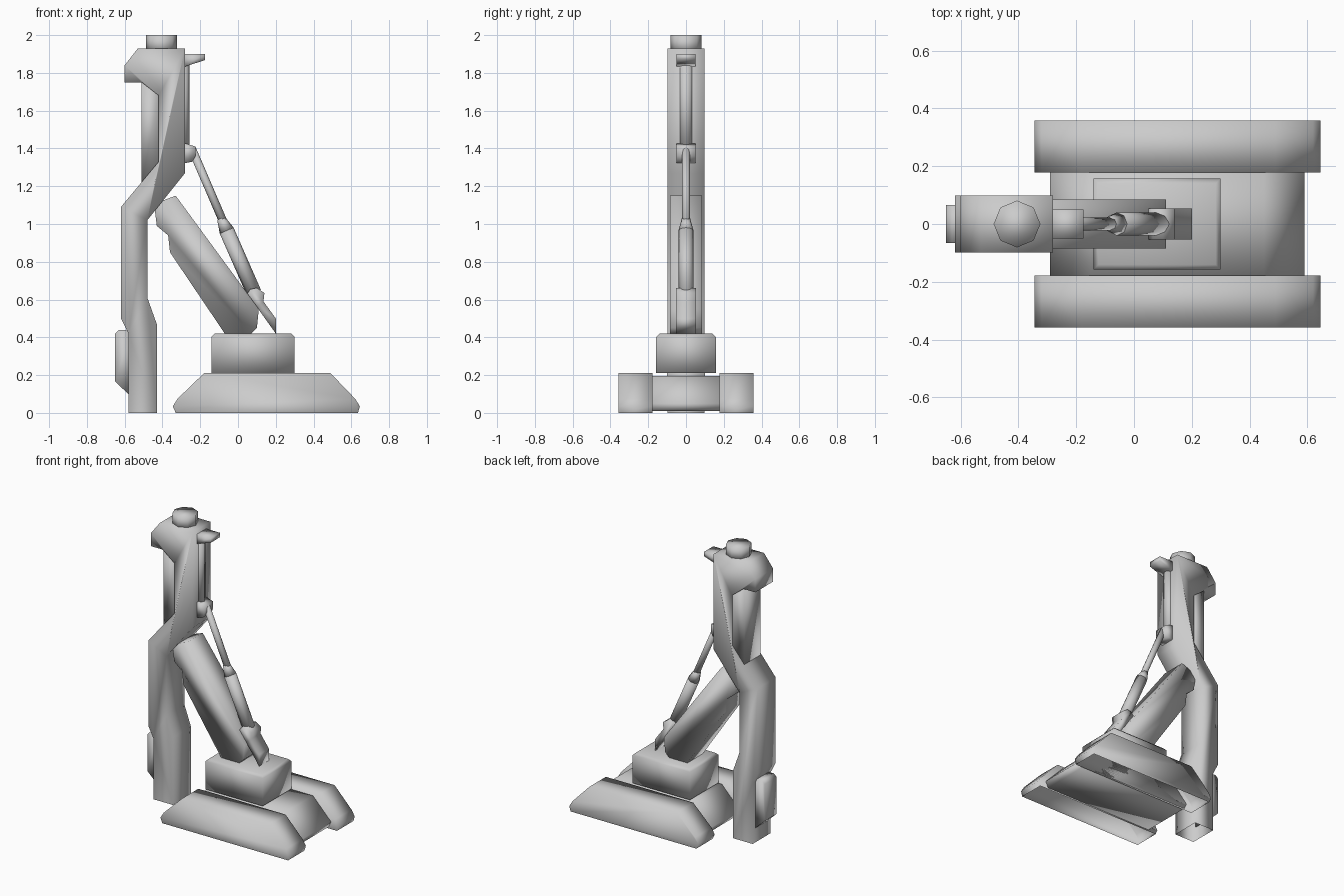
import bpy, bmesh, math
from mathutils import Vector

if "Cube" in bpy.data.objects:
    bpy.data.objects.remove(bpy.data.objects["Cube"], do_unlink=True)

steel = bpy.data.materials.new("plain_grey")
steel.use_nodes = True
GREY = (0.6, 0.6, 0.6, 1)
steel.diffuse_color = GREY
steel.node_tree.nodes["Principled BSDF"].inputs["Base Color"].default_value = GREY


def finish(name, bm):
    """Turn a bmesh into a softly shaded object."""
    bmesh.ops.recalc_face_normals(bm, faces=bm.faces)
    mesh = bpy.data.meshes.new(name)
    bm.to_mesh(mesh)
    bm.free()
    mesh.materials.append(steel)
    obj = bpy.data.objects.new(name, mesh)
    bpy.context.collection.objects.link(obj)
    bpy.ops.object.select_all(action='DESELECT')
    obj.select_set(True)
    bpy.context.view_layer.objects.active = obj
    bpy.ops.object.shade_smooth_by_angle(angle=math.radians(110))


def slab(name, profile, half, y=0.0, open_base=False):
    """Extrude an x-z profile along y; optionally leave the ground face open."""
    bm = bmesh.new()
    face = bm.faces.new([bm.verts.new((x, y - half, z)) for x, z in profile])
    grown = bmesh.ops.extrude_face_region(bm, geom=[face])["geom"]
    verts = [v for v in grown if isinstance(v, bmesh.types.BMVert)]
    bmesh.ops.translate(bm, verts=verts, vec=(0, 2 * half, 0))
    # the starting face is kept by the extrusion, so the slab is closed here
    bmesh.ops.recalc_face_normals(bm, faces=bm.faces)
    if open_base:
        base = [f for f in bm.faces if all(v.co.z < 0.001 for v in f.verts)]
        bmesh.ops.delete(bm, geom=base, context='FACES_ONLY')
    finish(name, bm)


def rod(name, start, end, r0, r1=None, sides=8):
    """Tapered cylinder between two x-z points."""
    a, b = Vector((start[0], 0, start[1])), Vector((end[0], 0, end[1]))
    bm = bmesh.new()
    bmesh.ops.create_cone(bm, cap_ends=True, segments=sides, radius1=r0,
                          radius2=r0 if r1 is None else r1, depth=(b - a).length)
    turn = (b - a).to_track_quat('Z', 'Y').to_matrix().to_4x4()
    bmesh.ops.transform(bm, matrix=turn, verts=bm.verts)
    bmesh.ops.translate(bm, verts=bm.verts, vec=(a + b) / 2)
    finish(name, bm)


# Crawler base
track = [(-0.33, 0), (0.635, 0), (0.645, 0.035), (0.62, 0.075), (0.49, 0.21),
         (-0.18, 0.21), (-0.32, 0.075), (-0.345, 0.035)]
for side, y in (("left", 0.268), ("right", -0.268)):
    slab(side + "_track", track, 0.09, y, open_base=True)
slab("chassis", [(-0.27, 0.01), (0.57, 0.01), (0.59, 0.05), (0.45, 0.195),
                 (-0.15, 0.195), (-0.29, 0.05)], 0.178)
slab("turret_neck", [(-0.04, 0.18), (0.2, 0.18), (0.2, 0.22), (-0.04, 0.22)], 0.1)

# Turret with chamfered top
bm = bmesh.new()
bmesh.ops.create_cube(bm, size=1)
for v in bm.verts:
    v.co = (0.08 + v.co.x * 0.44, v.co.y * 0.315, 0.315 + v.co.z * 0.21)
top = [e for e in bm.edges if all(v.co.z > 0.4 for v in e.verts)]
bmesh.ops.bevel(bm, geom=top, offset=0.017, segments=1, affect='EDGES')
finish("turret", bm)

# Slanted boom
slab("boom", [(-0.07, 0.42), (0.07, 0.42), (0.1, 0.45), (0.11, 0.55), (-0.33, 1.15),
              (-0.41, 1.12), (-0.44, 1.07), (-0.43, 0.99), (-0.37, 0.94),
              (-0.36, 0.85)], 0.085)

# Cranked mast with head overhang, rear panel and foot pack
slab("mast", [(-0.58, 0), (-0.43, 0), (-0.43, 0.47), (-0.48, 0.61), (-0.48, 1.02),
              (-0.28, 1.27), (-0.28, 1.93), (-0.53, 1.93), (-0.6, 1.84),
              (-0.6, 1.75), (-0.51, 1.75), (-0.42, 1.68), (-0.42, 1.33),
              (-0.62, 1.09), (-0.62, 0.5), (-0.58, 0.42)], 0.098, open_base=True)
slab("rear_panel", [(-0.51, 1.21), (-0.41, 1.3), (-0.41, 1.76), (-0.51, 1.76)], 0.09)
slab("foot_pack", [(-0.57, 0.09), (-0.65, 0.165), (-0.65, 0.42), (-0.63, 0.44),
                   (-0.57, 0.44)], 0.065)
rod("mast_cap", (-0.405, 1.91), (-0.405, 2.0), 0.081)

# Mast brackets and guide
slab("top_bracket", [(-0.29, 1.83), (-0.175, 1.868), (-0.175, 1.9), (-0.29, 1.9)], 0.05)
rod("guide_rail", (-0.295, 1.38), (-0.295, 1.86), 0.037)
slab("lower_bracket", [(-0.29, 1.32), (-0.24, 1.33), (-0.225, 1.36), (-0.225, 1.41),
                       (-0.29, 1.43)], 0.05)

# Hydraulic ram and its foot
rod("ram_rod", (-0.245, 1.4), (-0.06, 0.97), 0.022)
rod("ram_collar", (-0.09, 1.03), (-0.06, 0.965), 0.022, 0.04)
rod("ram_barrel", (-0.06, 0.965), (0.085, 0.635), 0.04)
slab("ram_foot", [(0.1, 0.56), (0.2, 0.42), (0.2, 0.5), (0.135, 0.59), (0.14, 0.635),
                  (0.1, 0.662), (0.065, 0.655), (0.045, 0.625)], 0.054)
